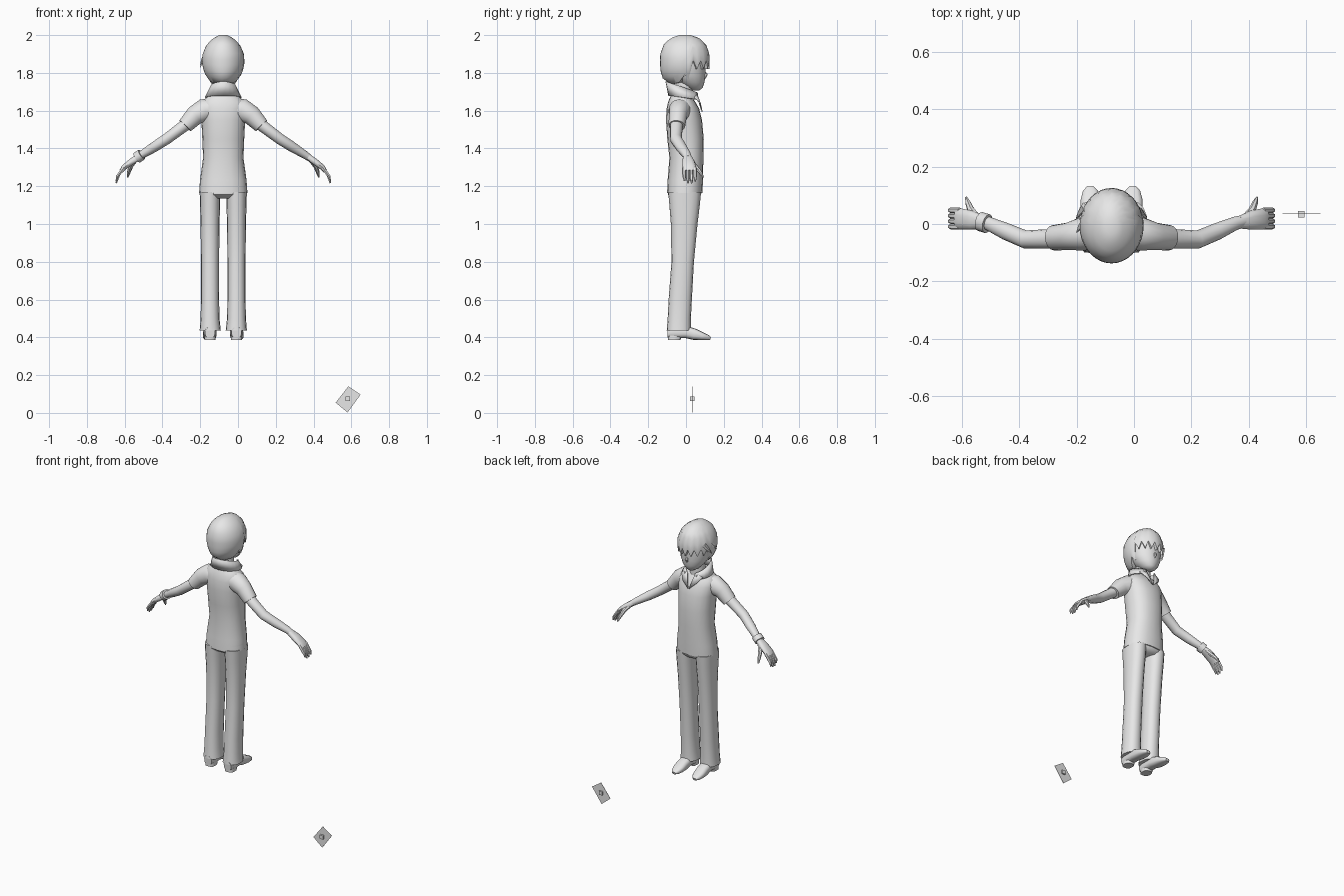
import bpy, bmesh, math
from mathutils import Vector

CX = -0.078  # centre line of the figure
grey = bpy.data.materials.new("plain_grey")
grey.diffuse_color = (0.8, 0.8, 0.8, 1)


def finish(name, bm, closed=True):
    if closed:
        bmesh.ops.recalc_face_normals(bm, faces=bm.faces)
    me = bpy.data.meshes.new(name)
    bm.to_mesh(me)
    bm.free()
    me.materials.append(grey)
    ob = bpy.data.objects.new(name, me)
    bpy.context.collection.objects.link(ob)
    return ob


def skin(name, rings, wrap=True, caps=True):
    """Join equal-length rings of points into a surface."""
    bm = bmesh.new()
    vs = [[bm.verts.new(p) for p in r] for r in rings]
    n = len(vs[0])
    for a, b in zip(vs, vs[1:]):
        for i in range(n if wrap else n - 1):
            j = (i + 1) % n
            bm.faces.new((a[i], a[j], b[j], b[i]))
    if caps:
        bm.faces.new(vs[0])
        bm.faces.new(vs[-1])
    return finish(name, bm)


def power(v, p):
    return math.copysign(abs(v) ** (2 / p), v)


def stack(name, rows, n=20, p=2.3):
    """Horizontal sections: z, centre x, half width, back y, front y."""
    rings = []
    for z, xc, hx, y0, y1 in rows:
        ring = []
        for i in range(n):
            a = 2 * math.pi * i / n
            ring.append((CX + xc + hx * power(math.cos(a), p),
                         (y0 + y1) / 2 + (y1 - y0) / 2 * power(math.sin(a), p), z))
        rings.append(ring)
    return skin(name, rings)


def tube(name, s, pts, n=10, p=2.0, up=(0, 1, 0)):
    """Sections across a path: dx, y, z, radius along up, radius across."""
    cs = [Vector((CX + s * q[0], q[1], q[2])) for q in pts]
    rings = []
    for k, c in enumerate(cs):
        t = (cs[min(k + 1, len(cs) - 1)] - cs[max(k - 1, 0)]).normalized()
        u = Vector(up)
        u = (u - t * u.dot(t)).normalized()
        w = t.cross(u)
        ru, rw = pts[k][3], pts[k][4]
        rings.append([c + u * ru * power(math.cos(2 * math.pi * i / n), p)
                      + w * rw * power(math.sin(2 * math.pi * i / n), p) for i in range(n)])
    return skin(name, rings)


# Shirt and hips
stack("shirt", [(1.165, 0, .128, -.100, .087), (1.235, 0, .123, -.097, .090),
                (1.35, 0, .107, -.088, .092), (1.45, 0, .111, -.099, .094),
                (1.55, 0, .116, -.106, .085), (1.61, 0, .124, -.103, .070),
                (1.645, 0, .118, -.095, .050), (1.67, 0, .090, -.085, .032),
                (1.695, 0, .058, -.072, .015)])
stack("hips", [(1.135, 0, .085, -.07, .06), (1.155, 0, .122, -.095, .080),
               (1.20, 0, .126, -.098, .086), (1.24, 0, .118, -.092, .085)])

# Neck and face
stack("neck", [(1.62, 0, .052, -.06, .04), (1.70, 0, .045, -.055, .036),
               (1.78, 0, .045, -.05, .04)], n=14, p=2)
stack("face", [(1.708, 0, .018, .030, .072), (1.722, 0, .042, .000, .088),
               (1.75, 0, .068, -.04, .098), (1.785, 0, .086, -.07, .103),
               (1.83, 0, .096, -.09, .104), (1.88, 0, .098, -.1, .108),
               (1.93, 0, .085, -.09, .095)], p=2)
tube("nose", 1, [(0, .09, 1.815, .004, .003), (0, .105, 1.79, .011, .010),
                 (0, .098, 1.772, .006, .008)], n=6)

# Hair: a shell whose lower edge drops towards the back, with a jagged fringe
PROFILE = [(2.0, .02, .03), (1.985, .052, .075), (1.95, .088, .112), (1.90, .110, .130),
           (1.85, .112, .132), (1.80, .101, .127), (1.765, .078, .115), (1.73, .045, .06)]


def hair_size(z):
    for (za, xa, ya), (zb, xb, yb) in zip(PROFILE, PROFILE[1:]):
        if z >= zb:
            f = (za - z) / (za - zb)
            return xa + (xb - xa) * f, ya + (yb - ya) * f
    return PROFILE[-1][1:]


def hair_edge(i, n):
    a = abs((i / n * 360 + 180) % 360 - 180)  # degrees from straight ahead
    if a < 75:
        return 1.865 if i % 2 else 1.82
    if a < 105:
        return 1.79 if i % 2 else 1.765
    return 1.75 - .015 * (a - 105) / 75


N, ROWS = 36, 10
rings = []
for k in range(ROWS + 2):
    ring = []
    for i in range(N):
        a = 2 * math.pi * i / N
        z = 2.0 - (2.0 - hair_edge(i, N)) * (min(k, ROWS) / ROWS) ** 1.4
        hx, hy = hair_size(z)
        m = .82 if k > ROWS else 1  # last row tucks under
        ring.append((CX + hx * m * math.sin(a), -.006 + hy * m * math.cos(a), z))
    rings.append(ring)
skin("hair", rings)
for k, (y, z) in enumerate([(-.02, 1.87), (.03, 1.86)]):
    tube(f"hair_tuft_{k}", -1, [(.095, y + .03, z + .03, .018, .010),
                                (.110, y + .01, z, .012, .007),
                                (.122, y - .01, z - .03, .001, .001)], n=5)

# Open collar, standing at the back and falling to points in front
top, low = [], []
for i in range(19):
    a = math.radians(28 + i * (304 / 18))
    f = (1 - math.cos(a)) / 2  # 0 in front, 1 at the back
    top.append((CX + .064 * math.sin(a), -.018 + .085 * math.cos(a), 1.69 + .065 * f))
    low.append((CX + .092 * math.sin(a), -.008 + .080 * math.cos(a), 1.655 + .025 * f))
collar = skin("collar", [top, low], wrap=False, caps=False)
mod = collar.modifiers.new("thickness", 'SOLIDIFY')
mod.thickness = .006

for s, side in ((-1, "left"), (1, "right")):
    # Lapel point beside the open neckline
    bm = bmesh.new()
    q = [(.030, .058, 1.695), (.075, .050, 1.672), (.052, .078, 1.640), (.004, .088, 1.595)]
    bm.faces.new([bm.verts.new((CX + s * x, y, z)) for x, y, z in q])
    lapel = finish("lapel_" + side, bm)
    lapel.modifiers.new("thickness", 'SOLIDIFY').thickness = .006

    # Trouser leg
    stack("trouser_leg_" + side, [
        (.437, s * .069, .056, -.102, .026), (.50, s * .070, .050, -.097, .026),
        (.60, s * .070, .048, -.092, .031), (.80, s * .070, .048, -.077, .042),
        (1.00, s * .070, .050, -.080, .061), (1.10, s * .070, .053, -.088, .073),
        (1.17, s * .070, .055, -.094, .080)], n=16, p=2.3)

    # Shoe and heel
    tube("shoe_" + side, s, [
        (.070, -.098, .425, .028, .026), (.070, -.06, .427, .032, .034),
        (.070, .00, .428, .032, .034), (.072, .045, .416, .030, .036),
        (.073, .085, .406, .021, .035), (.074, .115, .399, .014, .026),
        (.074, .13, .394, .008, .012)], n=14, p=2.8, up=(0, 0, 1))
    stack("heel_" + side, [(.385, s * .070, .030, -.096, -.03),
                           (.41, s * .070, .030, -.097, -.02)], n=12, p=3)

    # Sleeve, arm and hand
    tube("sleeve_" + side, s, [
        (.05, -.025, 1.605, .062, .060), (.105, -.035, 1.600, .058, .062),
        (.15, -.043, 1.575, .048, .052), (.202, -.048, 1.520, .044, .041)], n=16)
    tube("arm_" + side, s, [
        (.15, -.045, 1.562, .034, .034), (.22, -.052, 1.510, .034, .031),
        (.30, -.054, 1.450, .032, .029), (.37, -.025, 1.405, .030, .027),
        (.43, .002, 1.368, .024, .021), (.46, .010, 1.347, .022, .018)], n=12)
    tube("palm_" + side, s, [
        (.445, .006, 1.357, .022, .018), (.485, .013, 1.330, .033, .018),
        (.525, .017, 1.300, .037, .015), (.54, .018, 1.280, .034, .011)], n=10, p=2.4)
    for k in range(4):
        y = -.010 + k * .019
        drop = (.012, 0, 0, .010)[k]
        tube(f"finger_{k}_{side}", s, [
            (.528, y, 1.297, .010, .010), (.553, y, 1.262, .010, .009),
            (.562, y + .001, 1.238 + drop, .009, .008),
            (.566, y + .002, 1.216 + drop, .004, .004)], n=6)
    tube("thumb_" + side, s, [
        (.468, .022, 1.338, .015, .014), (.490, .050, 1.305, .013, .012),
        (.500, .075, 1.275, .010, .010), (.506, .092, 1.247, .004, .004)], n=7, up=(1, 0, 0))

# Wristband
tube("wristband", -1, [(.432, .001, 1.368, .034, .030),
                       (.458, .009, 1.350, .034, .030)], n=12)

# Small loose card on the floor side, with a cube through its middle
bm = bmesh.new()
card = [(.584, .140), (.649, .097), (.580, .002), (.517, .054)]
front = [bm.verts.new((x, .036, z)) for x, z in card]
bm.faces.new(front)
tag = finish("card", bm)
mod = tag.modifiers.new("thickness", 'SOLIDIFY')
mod.thickness, mod.offset = .002, 0
bm = bmesh.new()
bmesh.ops.create_cube(bm, size=.024)
bmesh.ops.translate(bm, verts=bm.verts, vec=(.582, .034, .075))
cube = finish("card_cube", bm)

# Smooth shading with sharp edges kept
for ob in bpy.data.objects:
    ob.select_set(ob.type == 'MESH' and ob not in (tag, cube))
bpy.context.view_layer.objects.active = bpy.data.objects["shirt"]
bpy.ops.object.shade_smooth_by_angle(angle=math.radians(45))
